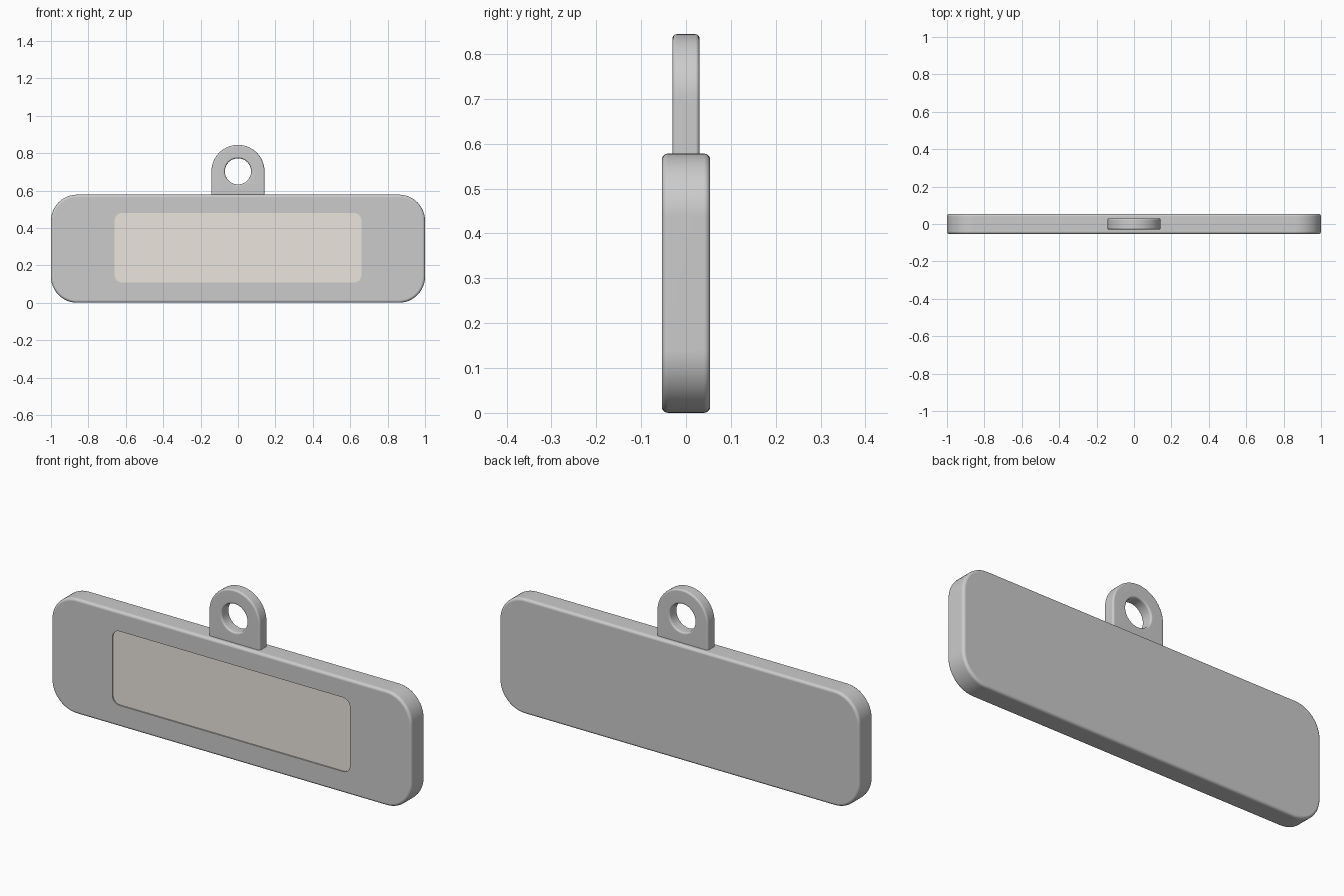
import bpy, bmesh
from math import sin, cos, pi, radians

if "Cube" in bpy.data.objects:
    bpy.data.objects.remove(bpy.data.objects["Cube"])


def rounded_rect(hw, z0, z1, r, n=12):
    """Outline of a rounded rectangle in the XZ plane."""
    pts = []
    corners = [(hw - r, z1 - r), (r - hw, z1 - r), (r - hw, z0 + r), (hw - r, z0 + r)]
    for q, (cx, cz) in enumerate(corners):
        for i in range(n + 1):
            a = (q + i / n) * pi / 2
            pts.append((cx + r * cos(a), cz + r * sin(a)))
    return pts


def plate(name, outer, y0, y1, inner=None):
    """Extruded outline; an optional inner loop of equal length makes a hole."""
    bm = bmesh.new()
    loop = lambda pts, y: [bm.verts.new((x, y, z)) for x, z in pts]
    n = len(outer)
    f, b = loop(outer, y0), loop(outer, y1)
    if inner:
        fi, bi = loop(inner, y0), loop(inner, y1)
        rings = [(f, b), (b, bi), (bi, fi), (fi, f)]
    else:
        rings = [(f, b)]
        bm.faces.new(f)
        bm.faces.new(b)
    for p, q in rings:
        for i in range(n):
            j = (i + 1) % n
            bm.faces.new((p[i], p[j], q[j], q[i]))
    bmesh.ops.recalc_face_normals(bm, faces=bm.faces)
    me = bpy.data.meshes.new(name)
    bm.to_mesh(me)
    bm.free()
    ob = bpy.data.objects.new(name, me)
    bpy.context.collection.objects.link(ob)
    return ob


def bevel(ob, width):
    m = ob.modifiers.new("Bevel", 'BEVEL')
    m.width, m.segments = width, 4
    m.limit_method, m.angle_limit = 'ANGLE', radians(50)
    m.use_clamp_overlap = False


def finish(ob):
    """Apply modifiers, then smooth shading with flat faces kept clean."""
    bpy.ops.object.select_all(action='DESELECT')
    ob.select_set(True)
    bpy.context.view_layer.objects.active = ob
    bpy.ops.object.convert(target='MESH')
    bpy.ops.object.shade_smooth_by_angle(angle=radians(35))
    w = ob.modifiers.new("Weighted", 'WEIGHTED_NORMAL')
    w.keep_sharp = True


# Tag body with a shallow pocket in the front
Y = 0.054
body = plate("tag_body", rounded_rect(1.0, 0.0, 0.578, 0.14), -Y, Y)
bevel(body, 0.014)
pocket = rounded_rect(0.66, 0.108, 0.48, 0.04, 8)
cutter = plate("pocket_cutter", pocket, -Y - 0.05, -Y + 0.012)
cutter.hide_render = True
cut = body.modifiers.new("Pocket", 'BOOLEAN')
cut.operation, cut.solver, cut.object = 'DIFFERENCE', 'EXACT', cutter
finish(body)
bpy.data.objects.remove(cutter)

# Label panel lying slightly below the front surface
panel = plate("label_panel", pocket, -Y + 0.006, -Y + 0.013)
mat = bpy.data.materials.new("warm_label")
mat.diffuse_color = (0.83, 0.79, 0.73, 1)
mat.use_nodes = True
mat.node_tree.nodes["Principled BSDF"].inputs["Base Color"].default_value = mat.diffuse_color
panel.data.materials.append(mat)
finish(panel)

# Hanging loop: arch on a square base around a round hole
R, r, cz, N = 0.142, 0.07, 0.702, 64
outer, hole = [], []
for i in range(N):
    c, s = cos(2 * pi * i / N), sin(2 * pi * i / N)
    k = R if i <= N // 2 else R / max(abs(c), abs(s))
    outer.append((k * c, cz + k * s))
    hole.append((r * c, cz + r * s))
tab = plate("hanging_loop", outer, -0.03, 0.03, hole)
bevel(tab, 0.009)
finish(tab)
